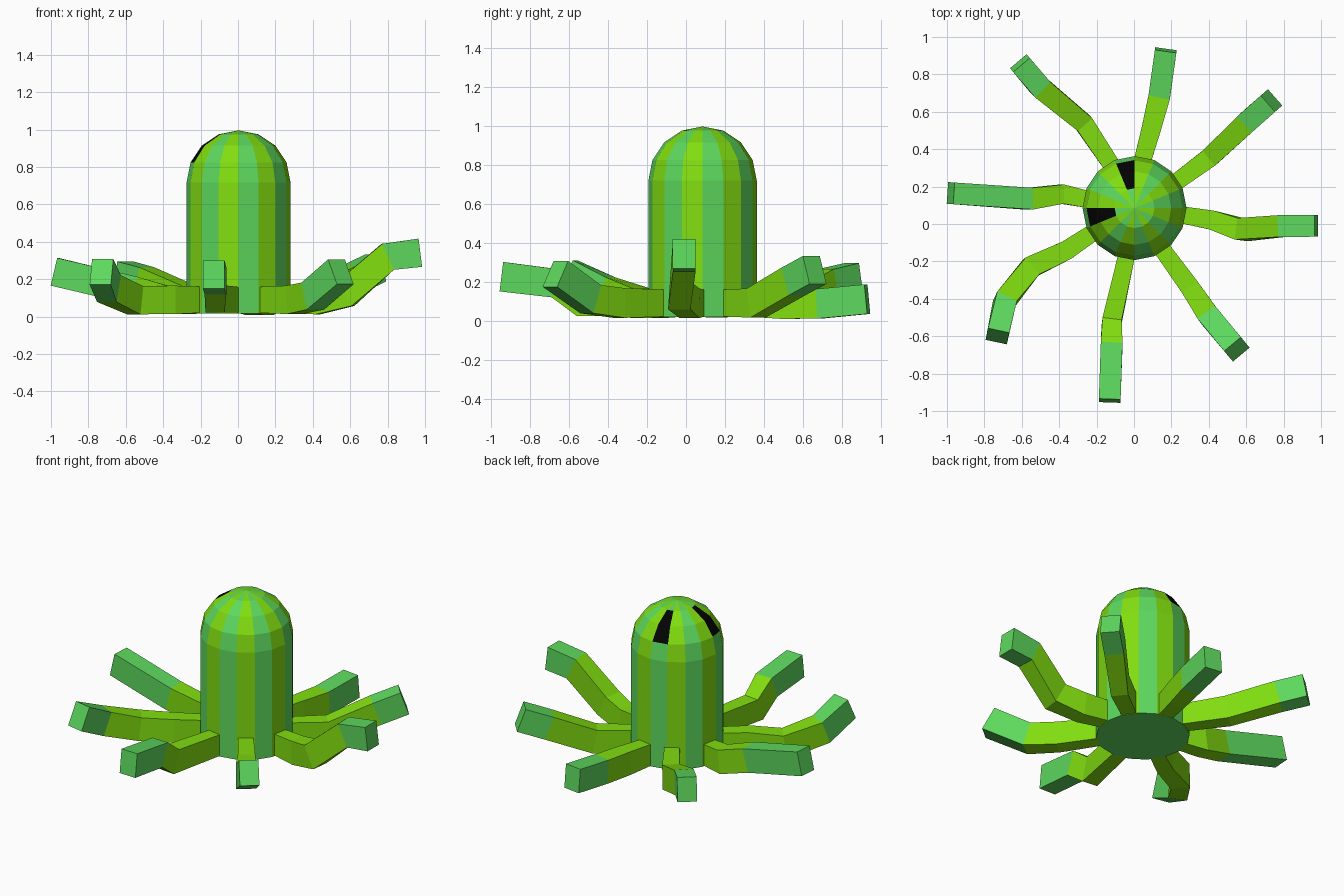
import bpy, bmesh
from math import sin, cos, pi
from mathutils import Vector

cube = bpy.data.objects.get("Cube")
if cube:
    bpy.data.objects.remove(cube, do_unlink=True)


def make_material(name, color):
    mat = bpy.data.materials.new(name)
    mat.use_nodes = True
    mat.diffuse_color = (*color, 1)
    mat.node_tree.nodes["Principled BSDF"].inputs["Base Color"].default_value = (*color, 1)
    return mat


LIME, GREEN, BLACK = range(3)
materials = [
    make_material("lime", (0.22, 0.73, 0.005)),
    make_material("emerald green", (0.11, 0.69, 0.11)),
    make_material("black", (0.001, 0.001, 0.001)),
]


def finish(bm, name):
    bmesh.ops.recalc_face_normals(bm, faces=bm.faces[:])
    mesh = bpy.data.meshes.new(name)
    bm.to_mesh(mesh)
    bm.free()
    for mat in materials:
        mesh.materials.append(mat)
    obj = bpy.data.objects.new(name, mesh)
    bpy.context.collection.objects.link(obj)
    return obj


def add_face(bm, verts, color):
    bm.faces.new(verts).material_index = color


# Body: striped cylinder with a hemispherical dome
SIDES, RADIUS, FLOOR, SHOULDER = 16, 0.278, 0.018, 0.718
CENTER = Vector((0.003, 0.085, 0))
DOME_STEPS = 4
EYE_COLUMNS, EYE_BANDS = (4, 8), (2, 3)


def build_body():
    bm = bmesh.new()
    profile = [(RADIUS, FLOOR)]
    for step in range(DOME_STEPS):
        a = step * pi / 2 / DOME_STEPS
        profile.append((RADIUS * cos(a), SHOULDER + RADIUS * sin(a)))
    rings = []
    for r, z in profile:
        angles = [2 * pi * i / SIDES for i in range(SIDES)]
        rings.append([bm.verts.new(CENTER + Vector((r * cos(a), r * sin(a), z))) for a in angles])
    apex = bm.verts.new(CENTER + Vector((0, 0, SHOULDER + RADIUS)))
    for i in range(SIDES):
        j = (i + 1) % SIDES
        stripe = LIME if i % 2 else GREEN
        for band, (low, high) in enumerate(zip(rings, rings[1:])):
            # Eyes are two dome panels
            eye = i in EYE_COLUMNS and band in EYE_BANDS
            add_face(bm, (low[i], low[j], high[j], high[i]), BLACK if eye else stripe)
        add_face(bm, (rings[-1][i], rings[-1][j], apex), stripe)
    add_face(bm, rings[0][::-1], GREEN)
    finish(bm, "body")


# Tentacle: square tube swept along a path, with a green last segment
def build_tentacle(name, path):
    bm = bmesh.new()
    points = [Vector(p) for p in path]
    last = len(points) - 1
    rings = []
    for k, p in enumerate(points):
        before = (p - points[max(k - 1, 0)]).normalized()
        after = (points[min(k + 1, last)] - p).normalized()
        tangent = (before + after).normalized()
        side = tangent.cross(Vector((0, 0, 1))).normalized()
        up = side.cross(tangent)
        w = 0.045 + 0.013 * min(k / 2, 1)
        h = 0.069 if k == 0 else 0.076
        corners = ((-w, -h), (w, -h), (w, h), (-w, h))
        rings.append([bm.verts.new(p + side * s + up * u) for s, u in corners])
    for k in range(last):
        color = GREEN if k == last - 1 else LIME
        for c in range(4):
            d = (c + 1) % 4
            add_face(bm, (rings[k][c], rings[k][d], rings[k + 1][d], rings[k + 1][c]), color)
    add_face(bm, rings[0][::-1], LIME)
    add_face(bm, rings[-1], GREEN)
    finish(bm, name)


TENTACLES = {
    "tentacle_back": [(.04, .32, .09), (.09, .5, .085), (.135, .68, .086), (.17, .93, .11)],
    "tentacle_back_right": [(-.11, .3, .09), (-.27, .54, .09), (-.5, .73, .19), (-.61, .86, .22)],
    "tentacle_right": [(-.24, .13, .09), (-.385, .16, .09), (-.56, .135, .14), (-.98, .165, .24)],
    "tentacle_front_right": [(-.21, -.04, .09), (-.36, -.14, .09), (-.55, -.23, .088),
                             (-.69, -.41, .15), (-.73, -.6, .24)],
    "tentacle_front": [(-.04, -.17, .09), (-.12, -.53, .095), (-.12, -.66, .19), (-.13, -.945, .225)],
    "tentacle_front_left": [(.14, -.12, .09), (.3, -.34, .09), (.4, -.49, .11), (.55, -.67, .24)],
    "tentacle_left": [(.25, .05, .09), (.42, .02, .088), (.58, -.03, .125),
                      (.8, -.01, .32), (.975, -.01, .342)],
    "tentacle_back_left": [(.22, .22, .09), (.41, .36, .09), (.61, .55, .2), (.735, .66, .26)],
}

build_body()
for name, path in TENTACLES.items():
    build_tentacle(name, path)
